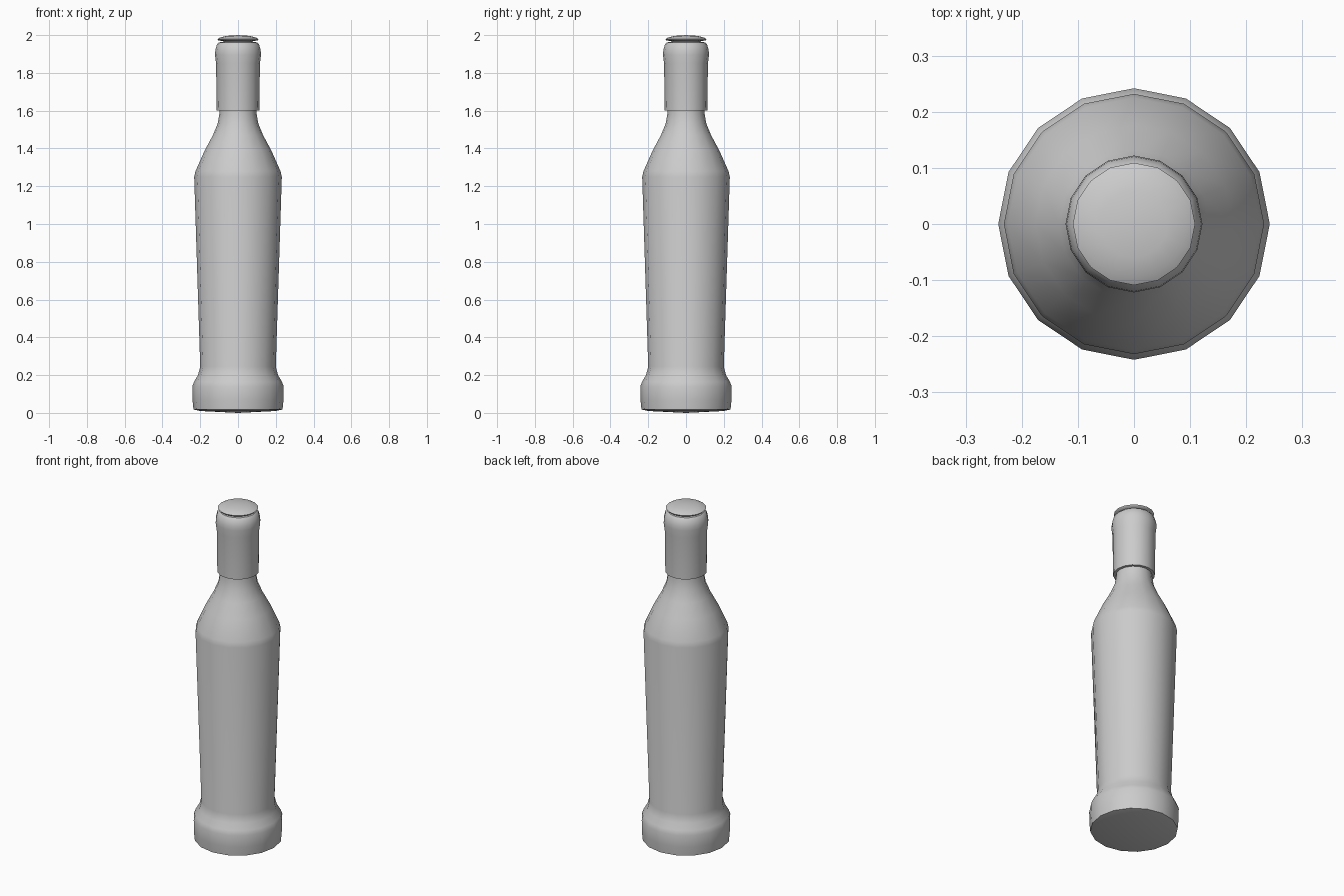
import bpy, bmesh
from math import cos, sin, pi, radians

if "Cube" in bpy.data.objects:
    bpy.data.objects.remove(bpy.data.objects["Cube"])

SIDES = 16


def lathe(name, profile, angle=35):
    """Revolve (radius, z) points about z; radius 0 makes a pole."""
    bm = bmesh.new()
    rings = []
    for r, z in profile:
        if r == 0:
            rings.append([bm.verts.new((0, 0, z))] * SIDES)
        else:
            rings.append([bm.verts.new((r * cos(2 * pi * i / SIDES),
                                        r * sin(2 * pi * i / SIDES), z))
                          for i in range(SIDES)])
    for a, b in zip(rings, rings[1:]):
        for i in range(SIDES):
            j = (i + 1) % SIDES
            quad = list(dict.fromkeys((a[i], a[j], b[j], b[i])))
            bm.faces.new(quad)
    bmesh.ops.recalc_face_normals(bm, faces=bm.faces)
    mesh = bpy.data.meshes.new(name)
    bm.to_mesh(mesh)
    bm.free()
    obj = bpy.data.objects.new(name, mesh)
    bpy.context.collection.objects.link(obj)
    bpy.ops.object.select_all(action='DESELECT')
    obj.select_set(True)
    bpy.context.view_layer.objects.active = obj
    bpy.ops.object.shade_smooth_by_angle(angle=radians(angle))
    return obj


# Bottle: flared foot, tapering body, shoulder and neck
lathe("bottle_body", [
    (0, 0.0), (0.20, 0.01), (0.236, 0.018), (0.241, 0.07), (0.242, 0.14),
    (0.233, 0.165), (0.212, 0.20), (0.20, 0.245),
    (0.232, 1.25), (0.225, 1.28), (0.176, 1.39), (0.133, 1.47),
    (0.108, 1.53), (0.099, 1.58), (0.096, 1.62), (0.09, 1.94),
    (0.08, 1.965), (0, 1.965)])

# Sleeve around the neck, open at the lower rim
lathe("neck_sleeve", [
    (0.096, 1.602), (0.113, 1.602), (0.116, 1.85), (0.122, 1.895),
    (0.120, 1.92), (0.112, 1.95), (0.10, 1.962), (0.075, 1.963)])

# Domed stopper
lathe("stopper", [
    (0, 1.958), (0.07, 1.958), (0.075, 1.967), (0.104, 1.972),
    (0.109, 1.979), (0.095, 1.987), (0.06, 1.996), (0, 2.0)], 50)
